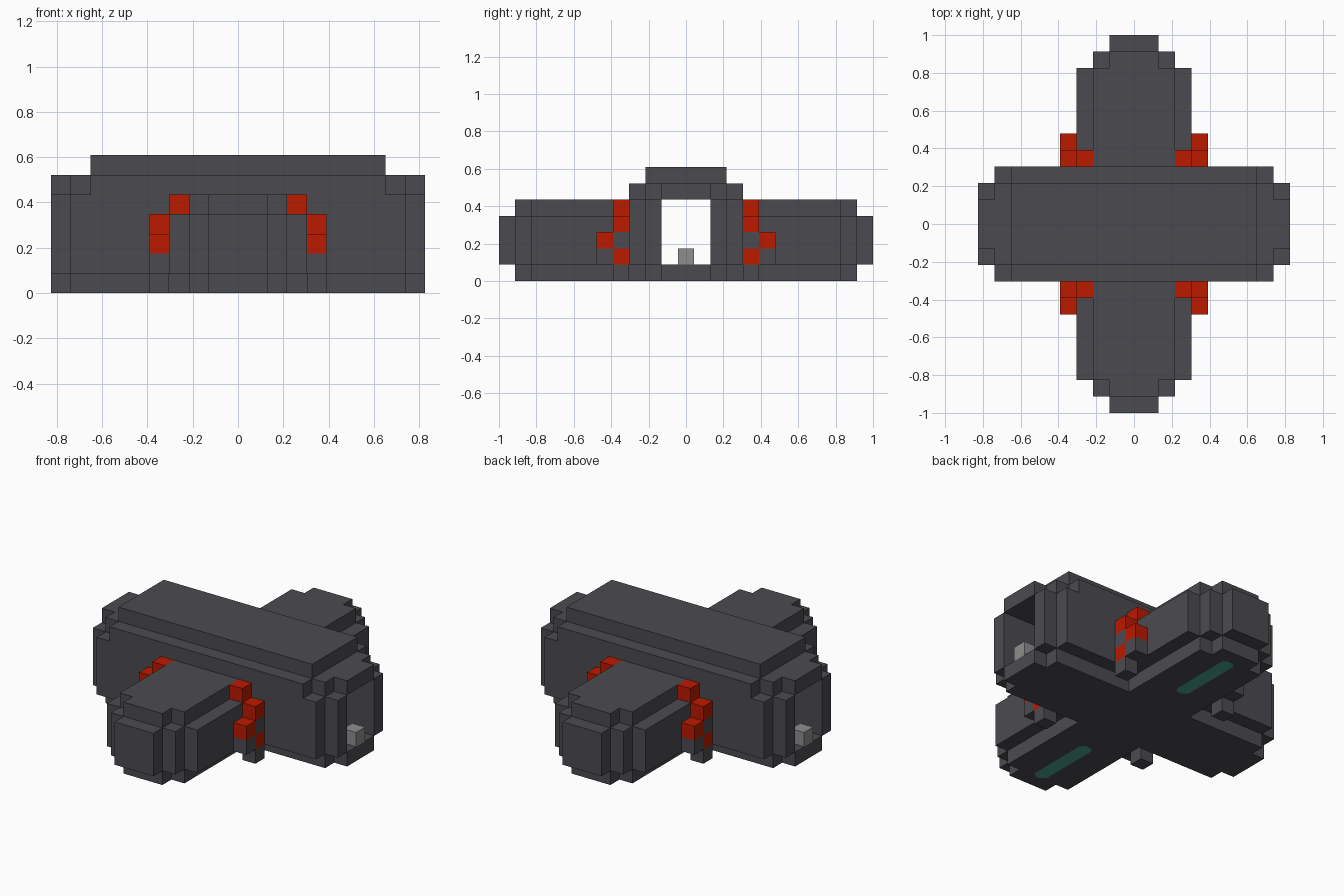
import bpy
import bmesh

U = 2 / 23  # edge of one block

cube = bpy.data.objects.get("Cube")
if cube:
    bpy.data.objects.remove(cube)


def material(name, rgb):
    m = bpy.data.materials.new(name)
    m.use_nodes = True
    m.diffuse_color = (*rgb, 1)
    m.node_tree.nodes["Principled BSDF"].inputs["Base Color"].default_value = (*rgb, 1)
    return m


DARK = material("dark_grey", (0.07, 0.069, 0.081))
RED = material("red", (0.5, 0.01, 0.0))
LIGHT = material("light_grey", (0.27, 0.27, 0.27))
TEAL = material("teal", (0.07, 0.37, 0.25))


def finish(name, bm, mat):
    bmesh.ops.recalc_face_normals(bm, faces=bm.faces)
    mesh = bpy.data.meshes.new(name)
    bm.to_mesh(mesh)
    bm.free()
    mesh.materials.append(mat)
    obj = bpy.data.objects.new(name, mesh)
    bpy.context.collection.objects.link(obj)
    return obj


def blocks(name, boxes, mat, sx=1, sy=1):
    """Boxes given as (x0, x1, y0, y1, z0, z1) in blocks, mirrored by sx and sy."""
    bm = bmesh.new()
    for x0, x1, y0, y1, z0, z1 in boxes:
        for v in bmesh.ops.create_cube(bm, size=1)["verts"]:
            v.co.x = sx * U * (x1 if v.co.x > 0 else x0)
            v.co.y = sy * U * (y1 if v.co.y > 0 else y0)
            v.co.z = U * (z1 if v.co.z > 0 else z0)
    return finish(name, bm, mat)


def slab(z0, *steps):
    """One-block slab with stepped corners, from half sizes in x and y."""
    return [(-x, x, -y, y, z0, z0 + 1) for x, y in steps]


# Main hall: floor, roof and ridge around an open passage
blocks("hall_floor", slab(0, (9.5, 1.5), (8.5, 2.5)), DARK)
blocks("hall_roof", slab(5, (9.5, 1.5), (8.5, 2.5), (7.5, 3.5)), DARK)
blocks("hall_ridge", slab(6, (7.5, 2.5)), DARK)

for sy, end in ((-1, "front"), (1, "back")):
    # Side walls with end pillars
    blocks(end + "_wall", [(-8.5, 8.5, 1.5, 3.5, 1, 5),
                           (-9.5, 9.5, 1.5, 2.5, 1, 5)], DARK, 1, sy)
    # Closed wing: wide middle, narrower base and top
    middle = [(-x, x, 3.5, y, 1, 4) for x, y in ((3.5, 9.5), (2.5, 10.5), (1.5, 11.5))]
    caps = [(-x, x, start, y, z, z + 1)
            for z, start in ((0, 2.5), (4, 3.5)) for x, y in ((2.5, 9.5), (1.5, 10.5))]
    blocks(end + "_wing", middle + caps, DARK, 1, sy)

    # Strip under the wing, with clipped corners
    bm = bmesh.new()
    w, c, y0, y1 = 0.5, 0.3, 4.5, 9.5
    outline = [(w, y0 + c), (w, y1 - c), (w - c, y1), (c - w, y1),
               (-w, y1 - c), (-w, y0 + c), (c - w, y0), (w - c, y0)]
    face = bm.faces.new([bm.verts.new((x * U, sy * y * U, -0.001)) for x, y in outline])
    top = bmesh.ops.extrude_face_region(bm, geom=[face])["geom"]
    bmesh.ops.translate(bm, vec=(0, 0, 0.003),
                        verts=[g for g in top if isinstance(g, bmesh.types.BMVert)])
    finish(end + "_underside_strip", bm, TEAL)

    # Corner trim climbing from a small foot to the wing top
    for sx, side in ((-1, "right"), (1, "left")):
        name = f"{end}_{side}_trim"
        blocks(name, [(2.5, 3.5, 3.5, 4.5, 4, 5), (3.5, 4.5, 3.5, 4.5, 3, 4),
                      (3.5, 4.5, 4.5, 5.5, 2, 3), (3.5, 4.5, 3.5, 4.5, 1, 2)], RED, sx, sy)
        blocks(name + "_base", [(3.5, 4.5, 3.5, 4.5, 0, 1), (3.5, 4.5, 3.5, 4.5, 2, 3),
                                (3.5, 4.5, 4.5, 5.5, 1, 2)], DARK, sx, sy)

# Small block in each passage mouth
for sx, side in ((-1, "right"), (1, "left")):
    blocks(side + "_passage_block", [(8.5, 9.5, -0.5, 0.5, 1, 2)], LIGHT, sx)
